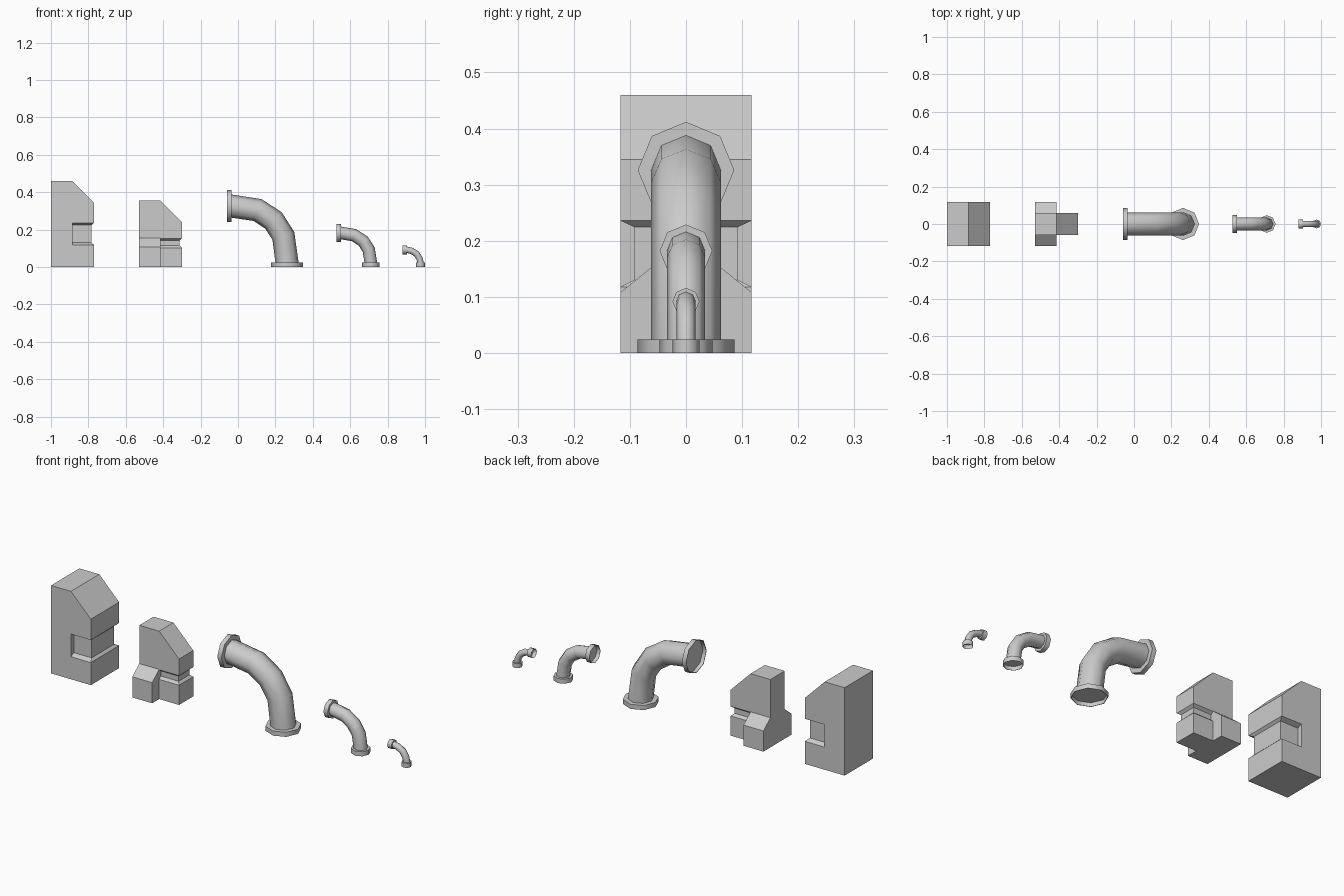
import bpy, bmesh, math
from mathutils import Vector

if "Cube" in bpy.data.objects:
    bpy.data.objects.remove(bpy.data.objects["Cube"])


def loft(name, rings, smooth=False):
    """Skin a list of equal-length point rings and cap both ends."""
    bm = bmesh.new()
    vs = [[bm.verts.new(p) for p in r] for r in rings]
    n = len(vs[0])
    for a, b in zip(vs, vs[1:]):
        for i in range(n):
            j = (i + 1) % n
            bm.faces.new((a[i], a[j], b[j], b[i]))
    bm.faces.new(vs[0][::-1])
    bm.faces.new(vs[-1])
    bmesh.ops.remove_doubles(bm, verts=bm.verts, dist=1e-5)
    bmesh.ops.recalc_face_normals(bm, faces=bm.faces)
    me = bpy.data.meshes.new(name)
    bm.to_mesh(me)
    bm.free()
    ob = bpy.data.objects.new(name, me)
    bpy.context.collection.objects.link(ob)
    if smooth:
        bpy.context.view_layer.objects.active = ob
        ob.select_set(True)
        bpy.ops.object.shade_smooth_by_angle(angle=math.radians(50))
        ob.select_set(False)
    return ob


def block(name, x0, top, back_profile, half_y, g0, g1, dy):
    """Solid back half plus a chamfered front half with a groove round it."""
    xm, x1 = x0 + 0.115, x0 + 0.23
    loft(name + "_back", [[(x, y, z) for y, z in back_profile] for x in (x0, xm)])

    def rect(z, xe, hy):
        return [(xm, -hy, z), (xe, -hy, z), (xe, hy, z), (xm, hy, z)]
    xi, hi = x1 - 0.0125, half_y - dy
    loft(name + "_front", [
        rect(0, x1, half_y), rect(g0, x1, half_y),
        rect(g0 + 0.012, xi, hi), rect(g1 - 0.011, xi, hi),
        rect(g1, x1, half_y), rect(top - 0.115, x1, half_y),
        rect(top, xm, half_y)])


def elbow(name, x0, x1, zc, r_pipe, r_flange):
    """Eight-sided quarter bend with a shallow-dished flange at each end."""
    w, t = x1 - x0, 0.024

    def ring(u, z, deg, r):
        n = Vector((math.sin(math.radians(deg)), 0, math.cos(math.radians(deg))))
        c = Vector((u, 0, z))
        return [c + r * (n * math.cos(k * math.pi / 4)
                         + Vector((0, 1, 0)) * math.sin(k * math.pi / 4))
                for k in range(8)]
    lip = r_flange * 0.97
    rings = [ring(x0 + d, zc, 0, r) for d, r in
             ((t - 0.004, lip), (0, lip), (0, r_flange), (t, r_flange), (t, r_pipe))]
    for fx, fz, deg in ((0.51, 0.935, 20), (0.775, 0.765, 45), (0.94, 0.51, 70)):
        rings.append(ring(x0 + w * fx, zc * fz, deg, r_pipe))
    rings += [ring(x1, d, 90, r) for d, r in
              ((t, r_pipe), (t, r_flange), (0, r_flange), (0, lip), (t - 0.004, lip))]
    loft(name, rings, smooth=True)


# Large block: plain back half
H = 0.117
block("large_block", -1.0, 0.46,
      [(-H, 0), (H, 0), (H, 0.46), (-H, 0.46)], H, 0.118, 0.236, 0.024)

# Small block: back half has a sloped wing on each side
half = [(H, 0), (H, 0.108), (0.059, 0.155), (0.059, 0.355)]
block("winged_block", -0.53, 0.355,
      half + [(-y, z) for y, z in reversed(half)], 0.059, 0.103, 0.153, 0.014)

# Pipe elbows
elbow("large_elbow", -0.06, 0.262, 0.326, 0.062, 0.086)
elbow("medium_elbow", 0.527, 0.71, 0.182, 0.034, 0.047)
elbow("small_elbow", 0.88, 0.976, 0.092, 0.017, 0.024)
